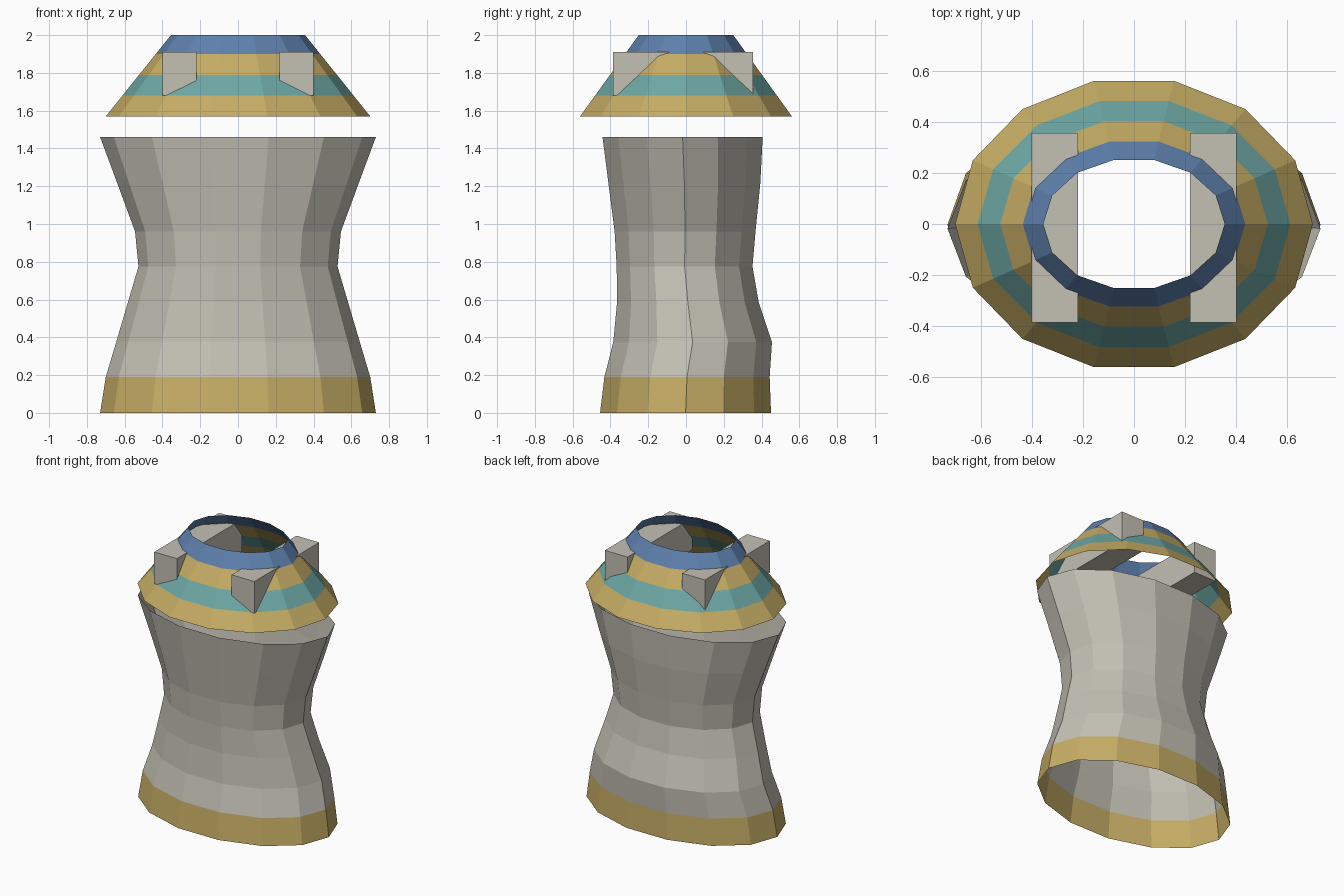
import bpy
import bmesh
import math

if "Cube" in bpy.data.objects:
    bpy.data.objects.remove(bpy.data.objects["Cube"])

SIDES = 14


def srgb(r, g, b):
    def lin(c):
        c /= 255
        return c / 12.92 if c <= 0.04045 else ((c + 0.055) / 1.055) ** 2.4
    return (lin(r), lin(g), lin(b), 1.0)


def material(name, rgb):
    m = bpy.data.materials.new(name)
    m.diffuse_color = srgb(*rgb)
    m.use_nodes = True
    m.node_tree.nodes["Principled BSDF"].inputs["Base Color"].default_value = m.diffuse_color
    return m


GREY = material("pale grey", (195, 192, 180))
GOLD = material("sand gold", (198, 173, 101))
TEAL = material("soft teal", (109, 168, 164))
BLUE = material("steel blue", (94, 128, 173))


def finish(name, bm, mats):
    mesh = bpy.data.meshes.new(name)
    bm.to_mesh(mesh)
    bm.free()
    for m in mats:
        mesh.materials.append(m)
    obj = bpy.data.objects.new(name, mesh)
    bpy.context.collection.objects.link(obj)
    return obj


def open_loft(name, rings, mats, bands):
    """Open shell through elliptical rings (z, rx, ry, centre y); one material per band."""
    bm = bmesh.new()
    loops = []
    for z, rx, ry, cy in rings:
        angles = [2 * math.pi * k / SIDES for k in range(SIDES)]
        loops.append([bm.verts.new((rx * math.cos(a), cy + ry * math.sin(a), z))
                      for a in angles])
    for low, high, band in zip(loops, loops[1:], bands):
        for k in range(SIDES):
            n = (k + 1) % SIDES
            face = bm.faces.new((low[k], low[n], high[n], high[k]))
            face.material_index = band
    return finish(name, bm, mats)


# Waisted body: height, half width, front y, back y
profile = [
    (0.00, 0.730, -0.455, 0.450),
    (0.19, 0.700, -0.432, 0.443),
    (0.375, 0.645, -0.385, 0.455),
    (0.585, 0.583, -0.365, 0.385),
    (0.775, 0.527, -0.367, 0.352),
    (0.96, 0.545, -0.378, 0.368),
    (1.21, 0.637, -0.410, 0.393),
    (1.46, 0.730, -0.442, 0.406),
]
flat = math.sin(2 * math.pi * 3 / SIDES)  # the front facet lies inside the ellipse
body_rings = [(z, rx, (back - front) / 2 / flat, (back + front) / 2)
              for z, rx, front, back in profile]
open_loft("body", body_rings, [GREY, GOLD], [1, 0, 0, 0, 0, 0, 0])

# Sloping striped collar
collar_rings = []
for z in (1.57, 1.68, 1.79, 1.90, 2.00):
    t = (z - 1.57) / 0.43
    collar_rings.append((z, 0.70 - 0.345 * t, 0.575 - 0.318 * t, 0))
open_loft("collar", collar_rings, [GOLD, TEAL, BLUE], [0, 1, 0, 2])

# Two shoulder bars running front to back through the collar
for label, side in (("left", -1), ("right", 1)):
    bm = bmesh.new()
    bmesh.ops.create_cube(bm, size=1)
    for v in bm.verts:
        v.co.x = side * 0.31 + v.co.x * 0.182
        v.co.y = -0.015 + v.co.y * 0.742
        v.co.z = 1.795 + v.co.z * 0.23
    finish(label + "_shoulder_bar", bm, [GREY])
